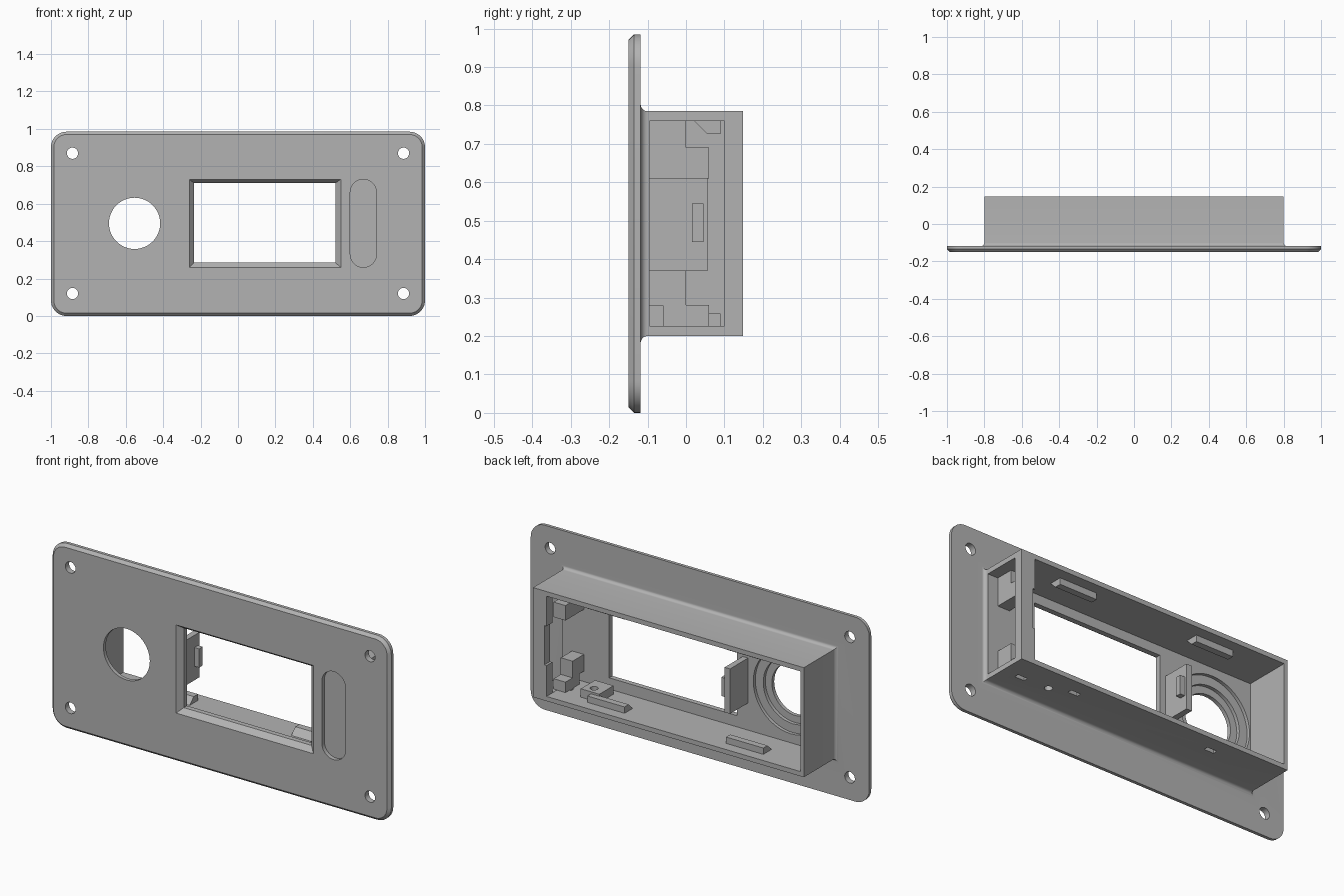
import bpy, bmesh, math

if "Cube" in bpy.data.objects:
    bpy.data.objects.remove(bpy.data.objects["Cube"])

grey = bpy.data.materials.new("matte grey")
grey.diffuse_color = (0.45, 0.45, 0.45, 1)
grey.use_nodes = True
grey.node_tree.nodes["Principled BSDF"].inputs["Base Color"].default_value = grey.diffuse_color


def loft(name, rings):
    """Solid skinned through equal-length closed rings, capped at both ends."""
    bm = bmesh.new()
    vs = [[bm.verts.new(p) for p in r] for r in rings]
    n = len(vs[0])
    for a, b in zip(vs, vs[1:]):
        for i in range(n):
            j = (i + 1) % n
            bm.faces.new((a[i], a[j], b[j], b[i]))
    bm.faces.new(vs[0])
    bm.faces.new(vs[-1])
    bmesh.ops.recalc_face_normals(bm, faces=bm.faces)
    me = bpy.data.meshes.new(name)
    bm.to_mesh(me)
    bm.free()
    me.materials.append(grey)
    ob = bpy.data.objects.new(name, me)
    bpy.context.collection.objects.link(ob)
    return ob


def rounded(y, x0, x1, z0, z1, r, seg=10):
    """Rounded rectangle ring facing y."""
    pts = []
    for cx, cz, a0 in ((x1 - r, z1 - r, 0), (x0 + r, z1 - r, 90),
                       (x0 + r, z0 + r, 180), (x1 - r, z0 + r, 270)):
        for k in range(seg + 1):
            a = math.radians(a0 + 90 * k / seg)
            pts.append((cx + r * math.cos(a), y, cz + r * math.sin(a)))
    return pts


def rect(y, x0, x1, z0, z1):
    return [(x0, y, z0), (x1, y, z0), (x1, y, z1), (x0, y, z1)]


def block(name, x0, x1, y0, y1, z0, z1):
    return loft(name, [rect(y0, x0, x1, z0, z1), rect(y1, x0, x1, z0, z1)])


def disc(y, x, z, r, n=48):
    return [(x + r * math.cos(2 * math.pi * i / n), y,
             z + r * math.sin(2 * math.pi * i / n)) for i in range(n)]


def bore(name, x, z, r, y0, y1):
    return loft(name, [disc(y0, x, z, r), disc(y1, x, z, r)])


def combine(target, other, op):
    m = target.modifiers.new(op, 'BOOLEAN')
    m.operation, m.solver, m.object = op, 'EXACT', other
    bpy.context.view_layer.objects.active = target
    bpy.ops.object.modifier_apply(modifier=m.name)
    bpy.data.objects.remove(other)


# Face plate with chamfered front edge
body = loft("panel_body", [rounded(-0.15, -0.985, 0.985, 0.015, 0.97, 0.068),
                           rounded(-0.135, -1, 1, 0, 0.985, 0.083),
                           rounded(-0.118, -1, 1, 0, 0.985, 0.083)])

# Rear housing with a fillet where it meets the plate
rings = [rect(-0.13, -0.818, 0.818, 0.182, 0.803)]
for k in range(7):
    a = math.radians(15 * k)
    o = 0.018 * (1 - math.sin(a))
    y = -0.118 + 0.018 * (1 - math.cos(a))
    rings.append(rect(y, -0.8 - o, 0.8 + o, 0.2 - o, 0.785 + o))
rings.append(rect(0.148, -0.8, 0.8, 0.2, 0.785))
combine(body, loft("housing", rings), 'UNION')

# Cavity, end opening, inner wall groove
cuts = [block("cavity", -0.78, 0.72, -0.095, 0.2, 0.225, 0.76),
        block("end_opening", 0.70, 0.85, -0.095, 0.1, 0.226, 0.759),
        block("wall_groove", 0.70, 0.733, 0.09, 0.2, 0.39, 0.60)]

# Display window: bevelled front, straight rear
cuts.append(loft("window", [rect(-0.152, -0.262, 0.552, 0.258, 0.732),
                            rect(-0.122, -0.235, 0.52, 0.285, 0.71),
                            rect(-0.05, -0.235, 0.52, 0.285, 0.71)]))

# Round hole with stepped counterbores
for r, y0 in ((0.137, -0.3), (0.175, -0.13), (0.222, -0.112)):
    cuts.append(bore("round_hole", -0.553, 0.495, r, y0, -0.05))

# Shallow oblong front recess
cuts.append(loft("oblong_recess", [rounded(y, 0.6, 0.74, 0.26, 0.73, 0.0699)
                                   for y in (-0.2, -0.128)]))

# Mounting holes
for x in (-0.885, 0.885):
    for z in (0.12, 0.87):
        cuts.append(bore("mounting_hole", x, z, 0.03, -0.3, 0))

# Small slots through the housing floor
for x, y in ((-0.41, 0.06), (0.41, 0.06), (0.69, 0.012)):
    cuts.append(block("floor_slot", x - 0.028, x + 0.028, y - 0.012, y + 0.012, 0.1, 0.24))
for c in cuts:
    combine(body, c, 'DIFFERENCE')

# Screw boss on the floor with a vertical hole through both
boss = block("screw_boss", 0.47, 0.58, -0.06, 0.06, 0.224, 0.27)
for ob in (body, boss):
    ring = disc(0, 0.53, 0.018, 0.02, 24)
    combine(ob, loft("screw_hole", [[(x, z, h) for x, _, z in ring] for h in (0.15, 0.3)]),
            'DIFFERENCE')

# Wedge ridges that snap the rear cover, floor and ceiling
for x in (-0.41, 0.41):
    for name, z, s in (("floor_ridge", 0.224, 1), ("ceiling_ridge", 0.761, -1)):
        loft(name, [[(x + d, 0.02, z), (x + d, 0.09, z),
                     (x + d, 0.09, z + 0.035 * s), (x + d, 0.055, z + 0.035 * s)]
                    for d in (-0.11, 0.11)])

# Left display clip with catch
block("display_clip", -0.30, -0.268, -0.1, 0.057, 0.37, 0.61)
block("clip_catch", -0.27, -0.24, 0.015, 0.045, 0.445, 0.545)

# Right display brackets
block("upper_bracket", 0.67, 0.74, -0.1, 0.0, 0.61, 0.765)
block("upper_bracket_catch", 0.67, 0.74, -0.001, 0.06, 0.61, 0.69)
block("lower_bracket", 0.67, 0.74, -0.1, 0.0, 0.28, 0.37)
block("lower_bracket_foot", 0.67, 0.74, -0.06, 0.06, 0.22, 0.281)

# Smooth the curves, keep edges crisp
bpy.ops.object.select_all(action='DESELECT')
body.select_set(True)
bpy.context.view_layer.objects.active = body
bpy.ops.object.shade_smooth_by_angle(angle=math.radians(30))
